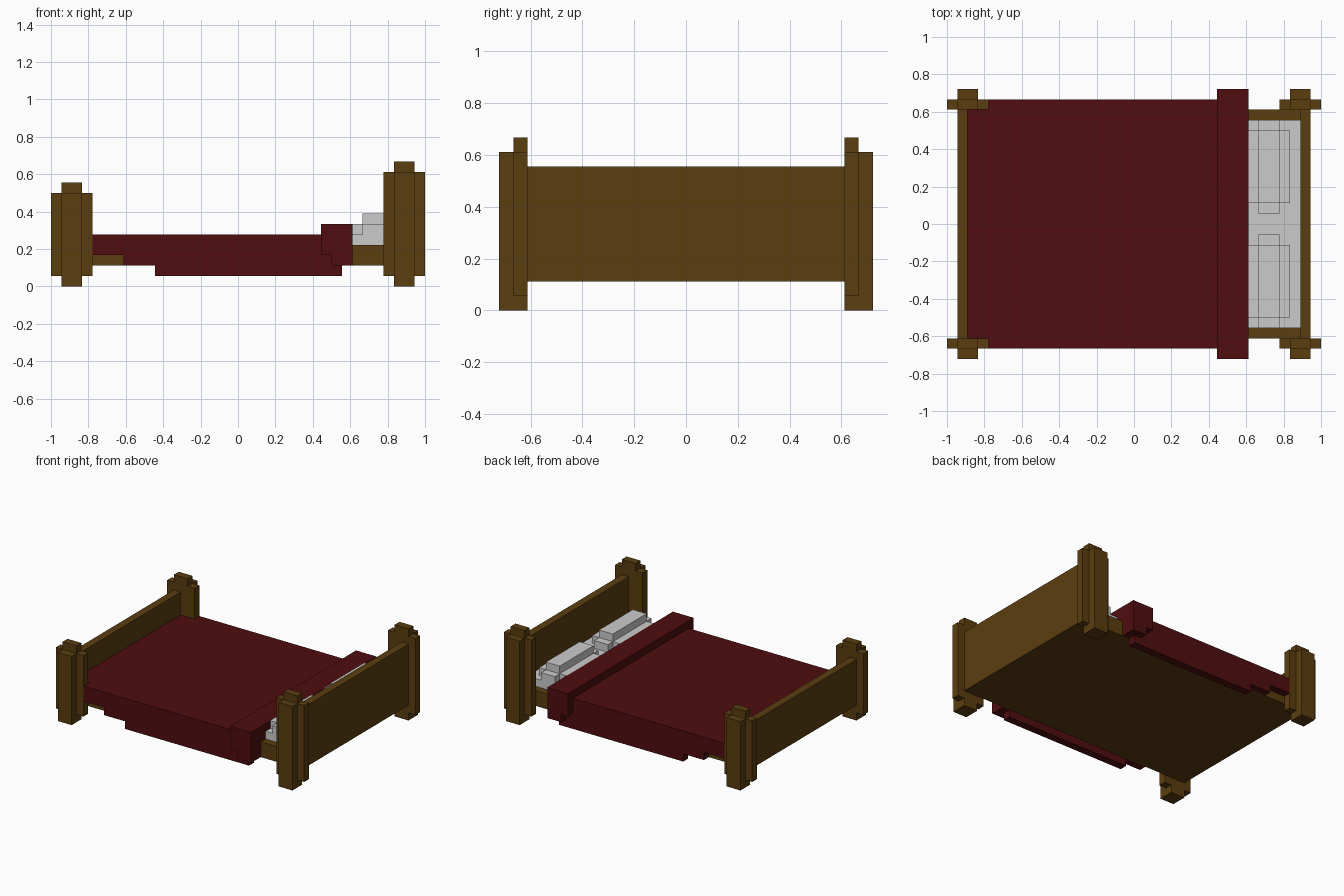
import bpy, bmesh
from mathutils import Vector

if "Cube" in bpy.data.objects:
    bpy.data.objects.remove(bpy.data.objects["Cube"])

U = 1 / 18  # one block; all sizes below are in blocks


def material(name, rgb):
    m = bpy.data.materials.new(name)
    m.diffuse_color = (*rgb, 1)
    m.use_nodes = True
    m.node_tree.nodes["Principled BSDF"].inputs["Base Color"].default_value = m.diffuse_color
    return m


wood = material("brown wood", (0.105, 0.048, 0.005))
red = material("dark red cloth", (0.079, 0.004, 0.005))
white = material("off white linen", (0.60, 0.60, 0.60))

cells = {}   # block position -> part name
parts = {}   # part name -> material


def box(part, mat, x, y, z):
    """Fill a block range, keeping whatever was placed there first."""
    parts[part] = mat
    for i in range(*x):
        for j in range(*y):
            for k in range(*z):
                cells.setdefault((i, j, k), part)


def flip(r, s):
    return r if s > 0 else (-r[1], -r[0])


# Corner posts: outer column, side wings and a small cap
for sx, end, h in ((-1, "foot", 9), (1, "head", 11)):
    for sy, side in ((-1, "front"), (1, "back")):
        name = f"{end}_post_{side}"
        box(name, wood, flip((15, 17), sx), flip((11, 13), sy), (0, h))
        box(name, wood, flip((14, 18), sx), flip((11, 12), sy), (1, h))
        box(name, wood, flip((15, 17), sx), flip((11, 12), sy), (h, h + 1))
    # Headboard and footboard
    box(f"{end}board", wood, flip((16, 17), sx), (-11, 11), (2, h - 1))

# Bed base and side rails
box("bed_base", wood, (-16, 16), (-11, 11), (2, 3))
for sy, side in ((-1, "front"), (1, "back")):
    box(f"side_rail_{side}", wood, (-16, 16), flip((10, 11), sy), (3, 4))

# Blanket: top sheet, stepped side drops and the turned-back fold
box("blanket", red, (-16, 11), (-11, 11), (4, 5))
box("blanket_fold", red, (8, 11), (-12, 12), (5, 6))
for sy in (-1, 1):
    for x, z in (((-14, 11), (3, 5)), ((-11, 11), (2, 3)), ((-8, 10), (1, 2))):
        box("blanket", red, x, flip((11, 12), sy), z)
    for x, z in (((8, 11), (3, 6)), ((9, 11), (2, 3))):
        box("blanket_fold", red, x, flip((12, 13), sy), z)

# Mattress
box("mattress", white, (-16, 16), (-10, 10), (3, 5))

# Pillows: body, rounded-off ends and raised middle
for sy, side in ((-1, "front"), (1, "back")):
    name = f"pillow_{side}"
    box(name, white, (11, 15), flip((2, 9), sy), (5, 6))
    box(name, white, (12, 14), flip((1, 10), sy), (5, 6))
    box(name, white, (12, 14), flip((2, 9), sy), (6, 7))


def build(part, mat):
    """Make the visible skin of one part, merged into large flat faces."""
    bm = bmesh.new()
    for cell, owner in cells.items():
        if owner != part:
            continue
        for axis in range(3):
            for s in (-1, 1):
                n = list(cell)
                n[axis] += s
                if tuple(n) in cells:
                    continue
                a, b = (axis + 1) % 3, (axis + 2) % 3
                corners = []
                for da, db in ((0, 0), (1, 0), (1, 1), (0, 1))[::s]:
                    p = Vector(cell)
                    p[axis] += s > 0
                    p[a] += da
                    p[b] += db
                    corners.append(bm.verts.new(p * U))
                bm.faces.new(corners)
    bmesh.ops.remove_doubles(bm, verts=bm.verts[:], dist=0.001)
    bmesh.ops.dissolve_limit(bm, angle_limit=0.02, verts=bm.verts[:], edges=bm.edges[:])
    mesh = bpy.data.meshes.new(part)
    bm.to_mesh(mesh)
    bm.free()
    mesh.materials.append(mat)
    bpy.context.collection.objects.link(bpy.data.objects.new(part, mesh))


for part, mat in parts.items():
    build(part, mat)
